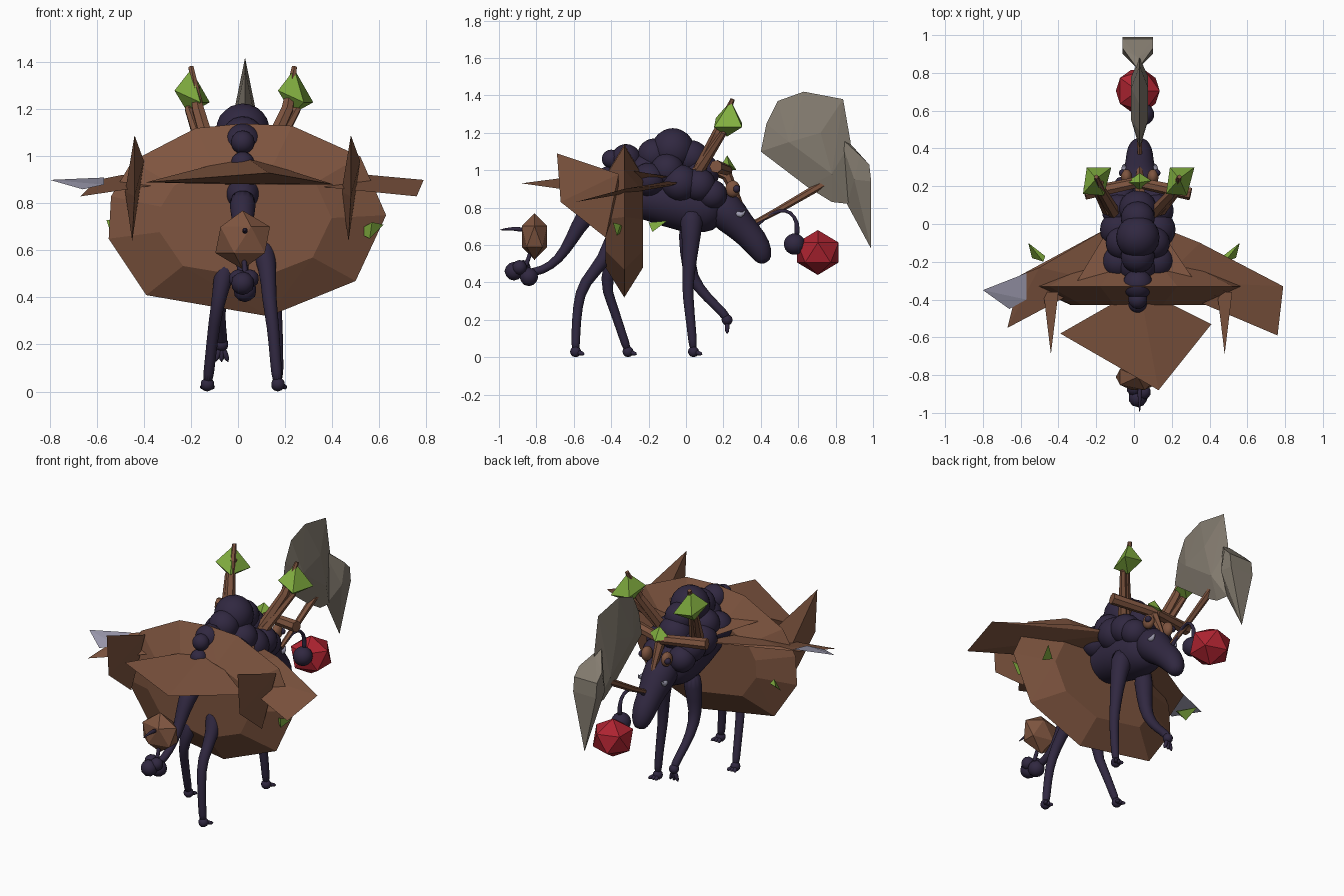
import bpy, bmesh, math
from mathutils import Vector, Matrix

cube = bpy.data.objects.get("Cube")
if cube:
    bpy.data.objects.remove(cube, do_unlink=True)


def material(name, color):
    mat = bpy.data.materials.new(name)
    mat.use_nodes = True
    mat.diffuse_color = (*color, 1)
    mat.node_tree.nodes["Principled BSDF"].inputs["Base Color"].default_value = (*color, 1)
    return mat


BARK = material("bark brown", (.21, .09, .05))
HIDE = material("dark purple hide", (.03, .021, .052))
STONE = material("grey leaf", (.23, .2, .16))
CRYSTAL = material("green crystal", (.22, .42, .05))
BERRY = material("red berry", (.42, .017, .03))
BONE = material("pale lavender", (.33, .32, .42))


def finish(name, bm, mat, smooth=False):
    mesh = bpy.data.meshes.new(name)
    bmesh.ops.recalc_face_normals(bm, faces=bm.faces)
    bm.to_mesh(mesh)
    bm.free()
    mesh.materials.append(mat)
    for poly in mesh.polygons:
        poly.use_smooth = smooth
    obj = bpy.data.objects.new(name, mesh)
    bpy.context.collection.objects.link(obj)
    return obj


def hull(name, points, mat):
    """Flat-sided solid wrapped around a few points."""
    bm = bmesh.new()
    for p in points:
        bm.verts.new(p)
    result = bmesh.ops.convex_hull(bm, input=bm.verts)
    bmesh.ops.delete(bm, geom=[v for v in result["geom_interior"] if isinstance(v, bmesh.types.BMVert)],
                     context='VERTS')
    return finish(name, bm, mat)


def ball(name, center, size, mat, detail=3, smooth=True):
    bm = bmesh.new()
    scale = size if isinstance(size, tuple) else (size, size, size)
    matrix = Matrix.Translation(center) @ Matrix.Diagonal((*scale, 1))
    bmesh.ops.create_icosphere(bm, subdivisions=detail, radius=1, matrix=matrix)
    return finish(name, bm, mat, smooth)


def limb(name, path, mat, sides=12, smooth=True):
    """Tapered tube through (x, y, z, radius) points, joined ring by ring."""
    bm = bmesh.new()
    points = [Vector(p[:3]) for p in path]
    rings = []
    for i, p in enumerate(points):
        along = (points[min(i + 1, len(points) - 1)] - points[max(i - 1, 0)]).normalized()
        side = along.cross(Vector((1, 0, 0)) if abs(along.x) < .8 else Vector((0, 0, 1))).normalized()
        other = along.cross(side)
        angles = [math.tau * k / sides for k in range(sides)]
        rings.append([bm.verts.new(p + (side * math.cos(a) + other * math.sin(a)) * path[i][3]) for a in angles])
    for low, high in zip(rings, rings[1:]):
        for k in range(sides):
            n = (k + 1) % sides
            bm.faces.new((low[k], low[n], high[n], high[k]))
    bm.faces.new(rings[0])
    bm.faces.new(rings[-1])
    obj = finish(name, bm, mat, smooth)
    if smooth:
        mod = obj.modifiers.new("rounding", 'SUBSURF')
        mod.levels = mod.render_levels = 1
    return obj


# Broad faceted disc across the rump
outline = [(-.55, .65), (-.54, .83), (-.45, .98), (-.18, 1.12), (.02, 1.14), (.23, 1.13),
           (.52, 1), (.58, .84), (.63, .75), (.5, .47), (.13, .32), (-.39, .41)]
shell = [(x, -.33, z) for x, z in outline]
for depth in (-.43, -.23):
    shell += [(.02 + (x - .02) * .62, depth, .72 + (z - .72) * .6) for x, z in outline]
hull("bark_disc", shell, BARK)

# Thin shards growing out of the disc
hull("left_wing_shard", [(.1, 0, .93), (.35, -.1, .94), (.79, -.33, .9), (.76, -.59, .83),
                         (.36, -.42, .87), (.15, -.3, .9)], BARK)
hull("right_wing_shard", [(-.1, 0, .93), (-.5, -.23, .92), (-.6, -.27, .9), (-.67, -.55, .83),
                          (-.56, -.44, .85), (-.2, -.3, .9)], BARK)
hull("right_wing_tip", [(-.57, -.26, .91), (-.8, -.35, .9), (-.66, -.45, .86), (-.57, -.4, .88)], BONE)
hull("rear_shard", [(-.39, -.58, .89), (.13, -.88, .93), (.41, -.53, .88), (.03, -.34, 1),
                    (0, -.4, .88)], BARK)
hull("top_shard", [(-.12, .0, .95), (.12, 0, .95), (.32, -.3, 1), (-.3, -.3, 1), (0, -.3, .86)], BARK)
for name, x in (("left", .48), ("right", -.44)):
    hull(name + "_upright_shard", [(x, -.69, 1.09), (x, -.67, .83), (x - .01, -.43, .64),
                                   (x + .04, -.36, .98), (x - .04, -.36, .85)], BARK)
    s = 1 if x > 0 else -1
    hull(name + "_disc_crystal", [(s * .56, -.1, .73), (s * .47, -.17, .7), (s * .54, -.18, .67),
                                  (s * .48, -.2, .72)], CRYSTAL)
hull("edge_crystal", [(.57, -.39, .72), (.62, -.35, .71), (.56, -.37, .65), (.5, -.33, .68)], CRYSTAL)

# Torso, head and snout
limb("torso", [(.02, -.5, .8, .05), (.02, -.4, .86, .08), (.02, -.2, .86, .13), (.02, 0, .81, .15),
               (.02, .12, .8, .14), (.02, .2, .79, .1)], HIDE, 16)
limb("head", [(.03, .12, .85, .06), (.03, .2, .8, .12), (.03, .29, .7, .08), (.03, .37, .62, .075),
              (.03, .41, .55, .06), (.03, .42, .5, .03)], HIDE, 14)

# Lumps over the back and shoulders
lumps = [(.02, -.07, 1.11, .115), (.02, -.17, 1.08, .09), (.02, .03, 1.07, .09), (.02, -.32, 1.06, .08),
         (.02, -.4, 1.06, .05), (.02, -.22, .99, .1), (.02, -.42, .97, .05), (.02, .08, .99, .1)]
for i, (x, y, z, r) in enumerate(lumps):
    ball("back_lump_" + str(i), (x, y, z), r, HIDE)
for side, s in (("left", 1), ("right", -1)):
    for i, (x, y, z, r) in enumerate([(.1, -.2, .95, .09), (.1, -.03, .93, .1), (.1, .07, .92, .09),
                                      (.09, .14, .87, .08), (.08, -.1, 1.0, .09)]):
        ball(side + "_shoulder_lump_" + str(i), (.02 + s * x, y, z), r, HIDE)
    # Ringed eyes and tusks
    ball(side + "_eye", (.03 + s * .07, .25, .9), (.03, .04, .045), BARK)
    ball(side + "_pupil", (.03 + s * .09, .27, .9), .02, HIDE)
    limb(side + "_tusk", [(.03 + s * .06, .25, .78, .025), (.03 + s * .09, .3, .75, .02),
                          (.03 + s * .08, .32, .79, .004)], BONE, 6)


# Legs with splayed toes
def leg(name, path, toe):
    limb(name, path, HIDE)
    x, y, z, r = path[-1]
    ball(name + "_foot", (x, y, z), .03, HIDE, 2)
    for i, spread in enumerate((-.03, 0, .03)):
        tip = Vector((x, y, z)) + Vector(toe) + Vector((spread, 0, 0))
        limb(name + "_toe_" + str(i), [(x, y, z, .017), (*tip, .012)], HIDE, 8)


leg("left_front_leg", [(.1, .03, .8, .08), (.14, .03, .65, .05), (.15, .01, .42, .032), (.16, .01, .32, .03),
                       (.17, .03, .15, .024), (.17, .04, .03, .025)], (.01, .05, -.015))
leg("right_front_leg", [(-.05, .02, .75, .07), (-.07, .01, .55, .045), (-.08, .02, .43, .035),
                        (-.08, .12, .31, .025), (-.07, .2, .24, .025), (-.07, .22, .2, .025)], (0, 0, -.08))
leg("left_rear_leg", [(.09, -.36, .68, .07), (.13, -.43, .52, .036), (.13, -.55, .4, .032),
                      (.15, -.58, .28, .027), (.16, -.59, .12, .024), (.17, -.59, .03, .025)], (.01, .05, -.015))
leg("right_rear_leg", [(-.04, -.36, .6, .06), (-.08, -.44, .4, .03), (-.1, -.4, .3, .027),
                       (-.12, -.34, .12, .023), (-.13, -.31, .03, .025)], (0, .05, -.015))

# Tail with clubbed end and a hanging seed pod
limb("tail", [(.02, -.45, .84, .07), (.02, -.55, .75, .05), (.02, -.61, .63, .035), (.02, -.68, .52, .025),
              (.02, -.77, .46, .023), (.02, -.86, .45, .025)], HIDE)
for i, (x, y, z, r) in enumerate([(.03, -.84, .43, .05), (.02, -.92, .46, .05), (.05, -.89, .48, .04),
                                  (0, -.87, .48, .04)]):
    ball("tail_club_" + str(i), (x, y, z), r, HIDE, 2)
limb("pod_stem", [(.03, -.87, .46, .015), (.03, -.84, .53, .012), (.02, -.82, .6, .012)], HIDE, 8)
ball("seed_pod", (.02, -.81, .645), (.13, .08, .125), BARK, 1, False)
limb("pod_thorn", [(.03, -.86, .68, .017), (.03, -.93, .69, .01), (.03, -1, .68, .003)], HIDE, 8)

# Antlers, crossing log and green crystals
for side, s, x in (("left", 1, .24), ("right", -1, -.2)):
    limb(side + "_antler", [(s * .1, .05, .96, .035), (x - s * .03, .17, 1.2, .028), (x, .25, 1.38, .012)], BARK, 6, False)
    limb(side + "_antler_fork", [(s * .14, .07, 1.0, .03), (x + s * .01, .2, 1.2, .018), (x - s * .03, .22, 1.3, .01)],
         BARK, 6, False)
    hull(side + "_antler_crystal", [(x, .24, 1.37), (x - .07, .16, 1.28), (x + .08, .3, 1.23),
                                    (x - .05, .3, 1.25), (x + .04, .15, 1.23), (x - .01, .22, 1.18)], CRYSTAL)
    limb(side + "_log", [(.02, .22, 1.0, .03), (x + s * .06, .16, 1.02, .035)], BARK, 7, False)
hull("brow_crystal", [(.03, .22, 1.08), (-.04, .22, 1.02), (.09, .23, 1.03), (.03, .27, 1), (.03, .18, 1.01)], CRYSTAL)
limb("brow_branch", [(.03, .12, 1.02, .03), (.03, .22, .97, .03), (.03, .29, .82, .015)], BARK, 6, False)

# Lure: stalk, knob and red berry
limb("lure_stalk", [(.03, .35, .68, .014), (.03, .42, .75, .012), (.04, .5, .79, .011), (.05, .56, .78, .011),
                    (.05, .6, .72, .012), (.05, .59, .64, .02)], HIDE, 8)
ball("lure_knob", (.05, .58, .605), .057, HIDE)
ball("red_berry", (.02, .705, .56), (.13, .13, .12), BERRY, 1, False)

# Great grey leaf carried on a twig
limb("leaf_twig", [(.03, .33, .7, .012), (.03, .5, .79, .018), (.03, .74, .93, .022)], BARK, 6, False)
edge = [(.4, 1.1), (.43, 1.25), (.49, 1.37), (.63, 1.42), (.84, 1.38), (.88, 1.15), (.87, .82),
        (.78, .83), (.65, .91)]
hull("main_leaf", [(.03, y, z) for y, z in edge]
     + [(.03 + s, y, z) for s in (-.045, .045) for y, z in ((.55, 1.15), (.72, 1.2), (.78, .98))], STONE)
hull("drooping_leaf", [(.02, .82, 1.18), (.02, .88, 1.14), (.02, .86, .82), (.02, .99, .58)]
     + [(.02 + s, y, z) for s in (-.08, .08) for y, z in ((.93, 1.08), (.98, 1.03), (.99, .94), (.9, .95))], STONE)
